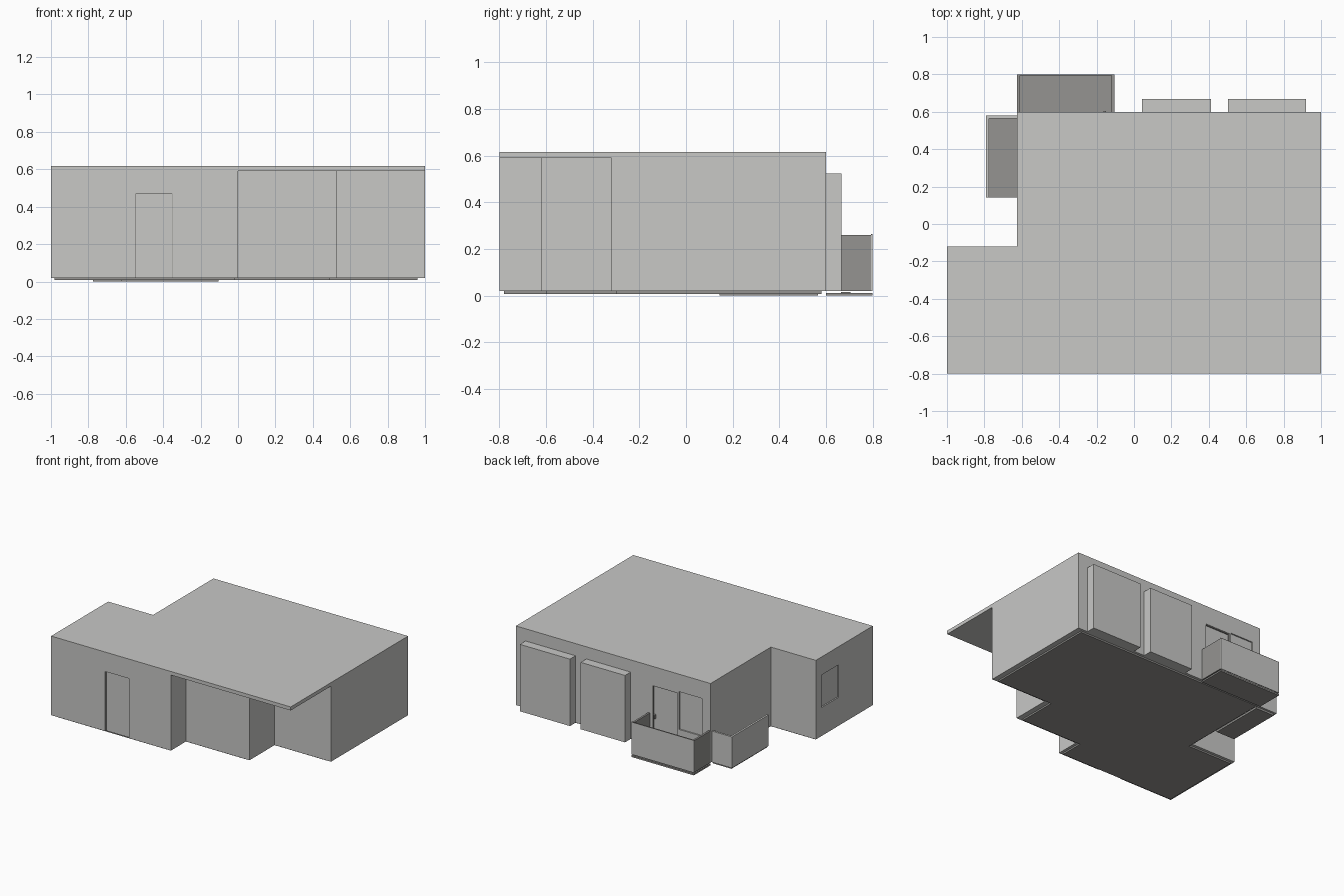
import bpy
import bmesh

cube = bpy.data.objects.get("Cube")
if cube:
    bpy.data.objects.remove(cube, do_unlink=True)


def material(name, color):
    mat = bpy.data.materials.new(name)
    mat.use_nodes = True
    mat.diffuse_color = (*color, 1)
    bsdf = next(n for n in mat.node_tree.nodes if n.type == 'BSDF_PRINCIPLED')
    bsdf.inputs["Base Color"].default_value = (*color, 1)
    return mat


LIGHT = material("light grey", (0.58, 0.58, 0.565))
DARK = material("dark grey", (0.30, 0.295, 0.283))


def prism(name, outline, z0, z1, mat):
    """Extrude a floor-plan outline between two heights."""
    bm = bmesh.new()
    base = bm.faces.new([bm.verts.new((x, y, z0)) for x, y in outline])
    top = bmesh.ops.extrude_face_region(bm, geom=[base])["geom"]
    verts = [v for v in top if isinstance(v, bmesh.types.BMVert)]
    bmesh.ops.translate(bm, verts=verts, vec=(0, 0, z1 - z0))
    bmesh.ops.recalc_face_normals(bm, faces=bm.faces)
    mesh = bpy.data.meshes.new(name)
    bm.to_mesh(mesh)
    bm.free()
    mesh.materials.append(mat)
    ob = bpy.data.objects.new(name, mesh)
    bpy.context.collection.objects.link(ob)
    return ob


def box(name, x, y, z, mat=LIGHT):
    plan = [(x[0], y[0]), (x[1], y[0]), (x[1], y[1]), (x[0], y[1])]
    return prism(name, plan, z[0], z[1], mat)


def cut(target, x, y, z):
    """Carve a box-shaped recess and discard the cutter."""
    cutter = box("cutter", x, y, z)
    cutter.hide_render = True
    mod = target.modifiers.new("recess", 'BOOLEAN')
    mod.operation = 'DIFFERENCE'
    mod.solver = 'EXACT'
    mod.object = cutter
    bpy.context.view_layer.objects.active = target
    bpy.ops.object.modifier_apply(modifier=mod.name)
    bpy.data.objects.remove(cutter, do_unlink=True)


# Stepped walls, inset floor slab and the overhanging roof
BACK, FRONT, WING = 0.6, -0.8, -0.12
walls = prism("walls", [(-1, FRONT), (0, FRONT), (0, -0.62), (0.53, -0.62),
                        (0.53, -0.32), (1, -0.32), (1, BACK),
                        (-0.625, BACK), (-0.625, WING), (-1, WING)],
              0.02, 0.59, LIGHT)
prism("floor_slab", [(-0.98, -0.78), (-0.02, -0.78), (-0.02, -0.6), (0.49, -0.6),
                     (0.49, -0.3), (0.96, -0.3), (0.96, 0.58),
                     (-0.61, 0.58), (-0.61, -0.14), (-0.98, -0.14)],
      0.008, 0.022, DARK)
prism("roof", [(-1, FRONT), (1, FRONT), (1, BACK), (-0.625, BACK),
               (-0.625, WING), (-1, WING)], 0.59, 0.617, LIGHT)

# Shallow recesses: front door, back door, back window, wing window
cut(walls, (-0.55, -0.35), (-0.9, -0.79), (0, 0.47))
cut(walls, (-0.35, -0.14), (0.588, 0.7), (0, 0.475))
cut(walls, (-0.555, -0.362), (0.59, 0.7), (0.2, 0.485))
cut(walls, (-1.1, -0.99), (-0.39, -0.19), (0.235, 0.48))

# Dark door frames and back door handle
for x in (-0.55, -0.354):
    box("front_door_jamb", (x, x + 0.004), (-0.795, -0.789), (0.02, 0.47), DARK)
for x in (-0.35, -0.144):
    box("back_door_jamb", (x, x + 0.004), (0.587, 0.597), (0.02, 0.475), DARK)
box("back_door_lintel", (-0.35, -0.14), (0.587, 0.597), (0.469, 0.475), DARK)
box("back_door_handle", (-0.162, -0.15), (0.587, 0.604), (0.225, 0.255), DARK)

# Projecting bays along the back
for left, right in ((0.042, 0.412), (0.502, 0.92)):
    box("back_bay", (left, right), (0.59, 0.667), (0.02, 0.525))

# Back balcony: slab, light front panel, dark end panels, drain
RAIL = (0.02, 0.26)
box("back_balcony_slab", (-0.625, -0.105), (0.6, 0.8), (0, 0.012), DARK)
box("back_balcony_front", (-0.625, -0.105), (0.794, 0.8), RAIL)
box("back_balcony_front_cap", (-0.625, -0.105), (0.793, 0.8), (0.26, 0.265), DARK)
for x in (-0.625, -0.12):
    box("back_balcony_end", (x, x + 0.015), (0.6, 0.794), RAIL, DARK)
box("balcony_drain", (-0.262, -0.222), (0.665, 0.705), (0.012, 0.016), DARK)

# Side terrace: slab with parapets on the outer and back edges
box("side_terrace_slab", (-0.775, -0.62), (0.143, 0.565), (0, 0.015), DARK)
box("side_terrace_outer_wall", (-0.79, -0.775), (0.143, 0.58), (0.015, 0.25))
box("side_terrace_back_wall", (-0.775, -0.62), (0.565, 0.58), (0.015, 0.25))
